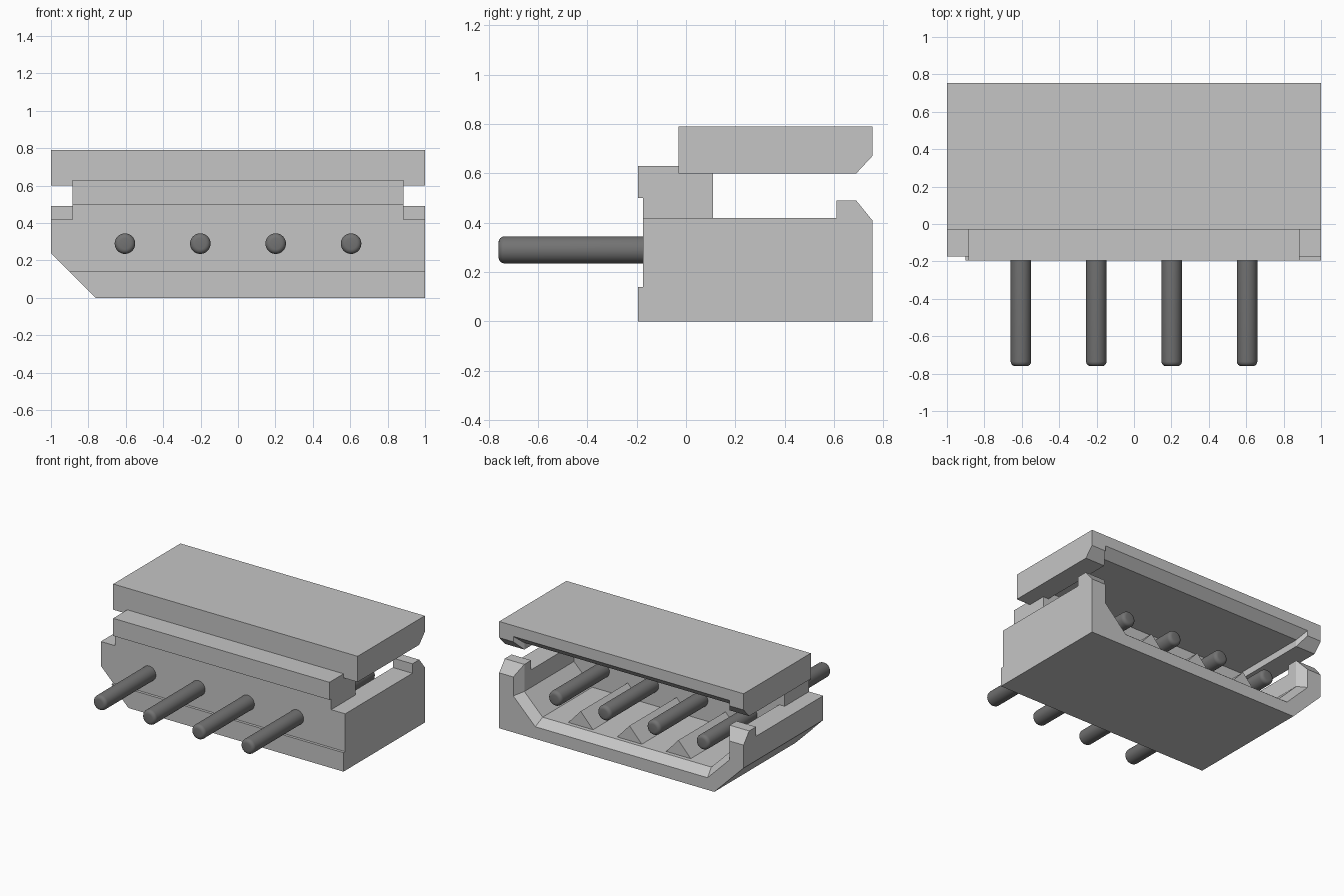
import bpy, bmesh, math
from mathutils import Matrix

cube = bpy.data.objects.get("Cube")
if cube:
    bpy.data.objects.remove(cube, do_unlink=True)


def material(name, value):
    m = bpy.data.materials.new(name)
    m.use_nodes = True
    col = (value, value, value, 1)
    m.diffuse_color = col
    m.node_tree.nodes["Principled BSDF"].inputs["Base Color"].default_value = col
    return m


plastic = material("light grey plastic", 0.56)
metal = material("dark grey metal", 0.17)


def loft(name, rings, mat):
    """Closed solid through matching rings of 3D points."""
    bm = bmesh.new()
    vs = [[bm.verts.new(p) for p in r] for r in rings]
    n = len(vs[0])
    for a, b in zip(vs, vs[1:]):
        for i in range(n):
            j = (i + 1) % n
            bm.faces.new((a[i], a[j], b[j], b[i]))
    bm.faces.new(vs[0][::-1])
    bm.faces.new(vs[-1])
    bmesh.ops.recalc_face_normals(bm, faces=bm.faces)
    me = bpy.data.meshes.new(name)
    bm.to_mesh(me)
    bm.free()
    me.materials.append(mat)
    ob = bpy.data.objects.new(name, me)
    bpy.context.collection.objects.link(ob)
    return ob


def side_profile(name, pts, x):
    """Extrude a (y, z) outline from -x to x."""
    return loft(name, [[(s * x, y, z) for y, z in pts] for s in (-1, 1)], plastic)


def boolean(target, other, op):
    """Apply a boolean and delete the tool object."""
    mod = target.modifiers.new(op, 'BOOLEAN')
    mod.operation, mod.solver, mod.object = op, 'EXACT', other
    bpy.context.view_layer.objects.active = target
    bpy.ops.object.modifier_apply(modifier=mod.name)
    bpy.data.objects.remove(other, do_unlink=True)


# Housing: lower tray with rear hooks, narrower front wall, and lid
housing = side_profile("housing", [
    (-.195, 0), (.755, 0), (.755, .41), (.69, .49), (.61, .49),
    (.61, .42), (-.175, .42), (-.175, .14), (-.195, .14)], 1)
front_wall = side_profile("front_wall", [
    (-.175, .3), (.11, .3), (.11, .64), (-.01, .64), (-.01, .63),
    (-.195, .63), (-.195, .5), (-.175, .5)], .885)
lid = side_profile("lid", [
    (-.03, .6), (.69, .6), (.755, .67), (.755, .79), (-.03, .79)], 1)
boolean(housing, front_wall, 'UNION')
boolean(housing, lid, 'UNION')

# Sloped lower edge on one end
corner = [(-1.1, -.1), (-.66, -.1), (-1.1, .34)]
boolean(housing, loft("corner_cutter", [
    [(x, y, z) for x, z in corner] for y in (-.5, 1)], plastic), 'DIFFERENCE')


# Socket cavity with a flared rear mouth
def socket_ring(y, half):
    pts = half + [(-x, z) for x, z in reversed(half)]
    return [(x, y, z) for x, z in pts]


inner = [(.84, .65), (.84, .29), (.69, .14)]
mouth = [(.93, .77), (.93, .25), (.72, .04)]
boolean(housing, loft("socket_cutter", [
    socket_ring(.11, inner), socket_ring(.69, inner), socket_ring(.82, mouth)],
    plastic), 'DIFFERENCE')

# Triangular ribs on the socket floor, between the pins
for i in range(3):
    x = (i - 1) * .4
    loft(f"floor_rib_{i + 1}", [
        [(x - .11, y, .13), (x + .11, y, .13), (x, y, .25)] for y in (.1, .66)], plastic)

# Round contact pins with softened ends
for i in range(4):
    bm = bmesh.new()
    bmesh.ops.create_cone(bm, cap_ends=True, segments=32, radius1=.055,
                          radius2=.055, depth=1.435)
    rims = [e for e in bm.edges if abs(e.verts[0].co.z - e.verts[1].co.z) < 1e-5]
    bmesh.ops.bevel(bm, geom=rims, offset=.025, segments=4, profile=.5, affect='EDGES')
    bm.transform(Matrix.Translation(((i - 1.5) * .403, -.0425, .29))
                 @ Matrix.Rotation(math.pi / 2, 4, 'X'))
    me = bpy.data.meshes.new("pin")
    bm.to_mesh(me)
    bm.free()
    me.materials.append(metal)
    pin = bpy.data.objects.new(f"pin_{i + 1}", me)
    bpy.context.collection.objects.link(pin)
    bpy.ops.object.select_all(action='DESELECT')
    pin.select_set(True)
    bpy.context.view_layer.objects.active = pin
    bpy.ops.object.shade_smooth_by_angle(angle=math.radians(40))
